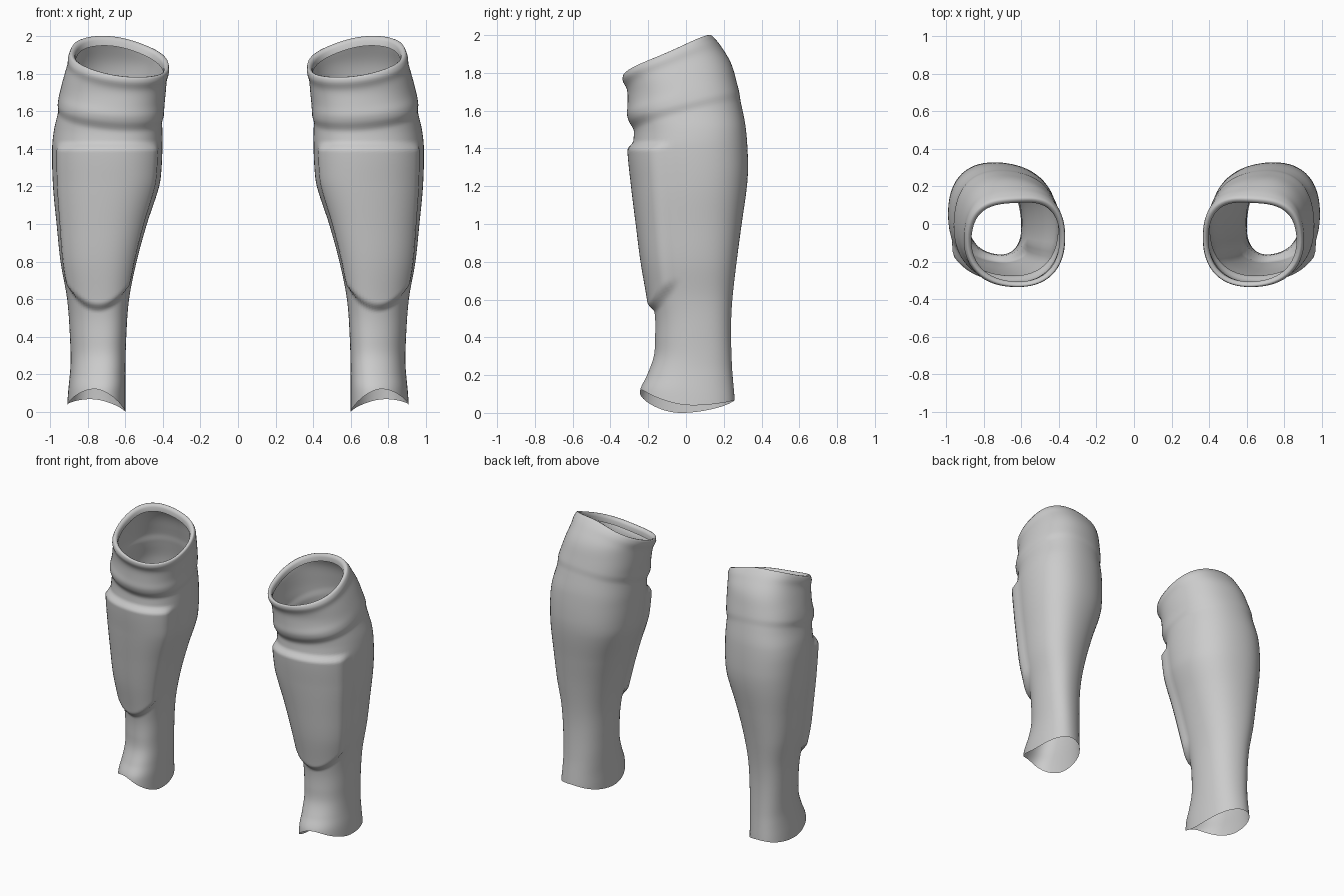
import bpy, bmesh
from math import sin, cos, pi, exp

if "Cube" in bpy.data.objects:
    bpy.data.objects.remove(bpy.data.objects["Cube"])

COLS, ROWS = 72, 150

# Leg profiles: (height, value)
INNER = [(0, .60), (.2, .60), (.4, .595), (.6, .58), (.8, .54), (1, .485), (1.2, .42), (1.3, .407),
         (1.45, .402), (1.6, .405), (1.7, .396), (1.8, .388), (1.87, .384), (2, .39)]
OUTER = [(0, .912), (.1, .905), (.25, .892), (.4, .895), (.6, .91), (.8, .945), (1, .966), (1.2, .985),
         (1.4, .99), (1.5, .98), (1.6, .957), (1.7, .938), (1.8, .912), (1.9, .882), (2, .855)]
FRONT = [(0, -.25), (.12, -.24), (.2, -.203), (.3, -.167), (.4, -.16), (.5, -.16), (.6, -.173),
         (.8, -.207), (1, -.233), (1.2, -.258), (1.4, -.278), (1.5, -.273), (1.6, -.288),
         (1.7, -.29), (1.8, -.308), (2, -.315)]
BACK = [(0, .258), (.07, .255), (.25, .24), (.45, .235), (.6, .242), (.8, .265), (1, .292), (1.2, .32),
        (1.32, .326), (1.5, .315), (1.62, .293), (1.75, .262), (1.85, .232), (1.93, .185), (2, .125)]


def curve(pts, z):
    """Smooth interpolation through the profile points."""
    n = len(pts)
    slope = lambda i: ((pts[min(i + 1, n - 1)][1] - pts[max(i - 1, 0)][1])
                       / (pts[min(i + 1, n - 1)][0] - pts[max(i - 1, 0)][0]))
    z = min(max(z, pts[0][0]), pts[-1][0])
    i = next(k for k in range(n - 1) if z <= pts[k + 1][0])
    (a, va), (b, vb) = pts[i], pts[i + 1]
    h, t = b - a, (z - a) / (b - a)
    return ((2*t**3 - 3*t*t + 1) * va + (t**3 - 2*t*t + t) * h * slope(i)
            + (3*t*t - 2*t**3) * vb + (t**3 - t*t) * h * slope(i + 1))


def step(a, b, v):
    t = min(max((v - a) / (b - a), 0), 1)
    return t * t * (3 - 2 * t)


def relief(th, z, top):
    """Raised shin plate, overlapping knee cuff and rolled rim."""
    c, s, ang = cos(th), sin(th), abs(th)
    low = .53 + .13 * ang * ang
    plate = (step(low, low + .05, z) * (1 - step(1.39, 1.44, z)) * (1 - step(.85, 1.15, ang)))
    seam = 1.575 - .075 * c + .03 * s
    cuff = step(seam - .008, seam + .05, z) * (.011 + .007 * c)
    fold = .007 * exp(-((z - seam - .075) / .035) ** 2) * max(c, 0)
    lip = .014 * exp(-((top - z - .025) / .03) ** 2) * (.65 + .35 * c)
    return .031 * plate + cuff + fold + lip


def point(th, z, off):
    """Point on the rounded cross-section at a height, pushed outward by off."""
    s, c = sin(th), cos(th)
    x0, x1, y0, y1 = (curve(p, z) for p in (INNER, OUTER, FRONT, BACK))
    sq = 1 + .05 * sin(2 * th) ** 2          # slightly squarer than an ellipse
    x = (x0 + x1) / 2 + ((x1 - x0) / 2 + off) * s * sq
    y = (y0 + y1) / 2 - ((y1 - y0) / 2 + off) * c * sq + .03 * s
    return x, y, z


def leg_guard(name, side):
    bm = bmesh.new()
    angles = [-pi + 2 * pi * i / COLS for i in range(COLS)]
    rings = []
    ends = []
    for th in angles:
        s, c = sin(th), cos(th)
        bottom = .02 + .02 * s + (.1 * c * c if c > 0 else .045 * c * c)
        ends.append((bottom, 1.89 + .045 * s - .1 * c))
    # Outer shell from the arched ankle edge to the slanted rim, then rim rolled inward
    rows = [(r / ROWS, 0, 0) for r in range(ROWS + 1)]
    rows += [(1, -.008, .002), (1, -.02, -.004), (1, -.027, -.02), (1, -.027, -.05)]
    for f, inset, dz in rows:
        ring = []
        for th, (lo, hi) in zip(angles, ends):
            z = lo + f * (hi - lo)
            x, y, _ = point(th, z, relief(th, z, hi) + inset)
            ring.append(bm.verts.new((side * x, y, z + dz)))
        rings.append(ring)
    for a, b in zip(rings, rings[1:]):
        for i in range(COLS):
            j = (i + 1) % COLS
            quad = [a[i], a[j], b[j], b[i]]
            bm.faces.new(quad if side > 0 else quad[::-1])
    mesh = bpy.data.meshes.new(name)
    bm.to_mesh(mesh)
    bm.free()
    mesh.shade_smooth()
    ob = bpy.data.objects.new(name, mesh)
    bpy.context.collection.objects.link(ob)


# Mirrored pair of guards
leg_guard("shin_guard_left", 1)
leg_guard("shin_guard_right", -1)
